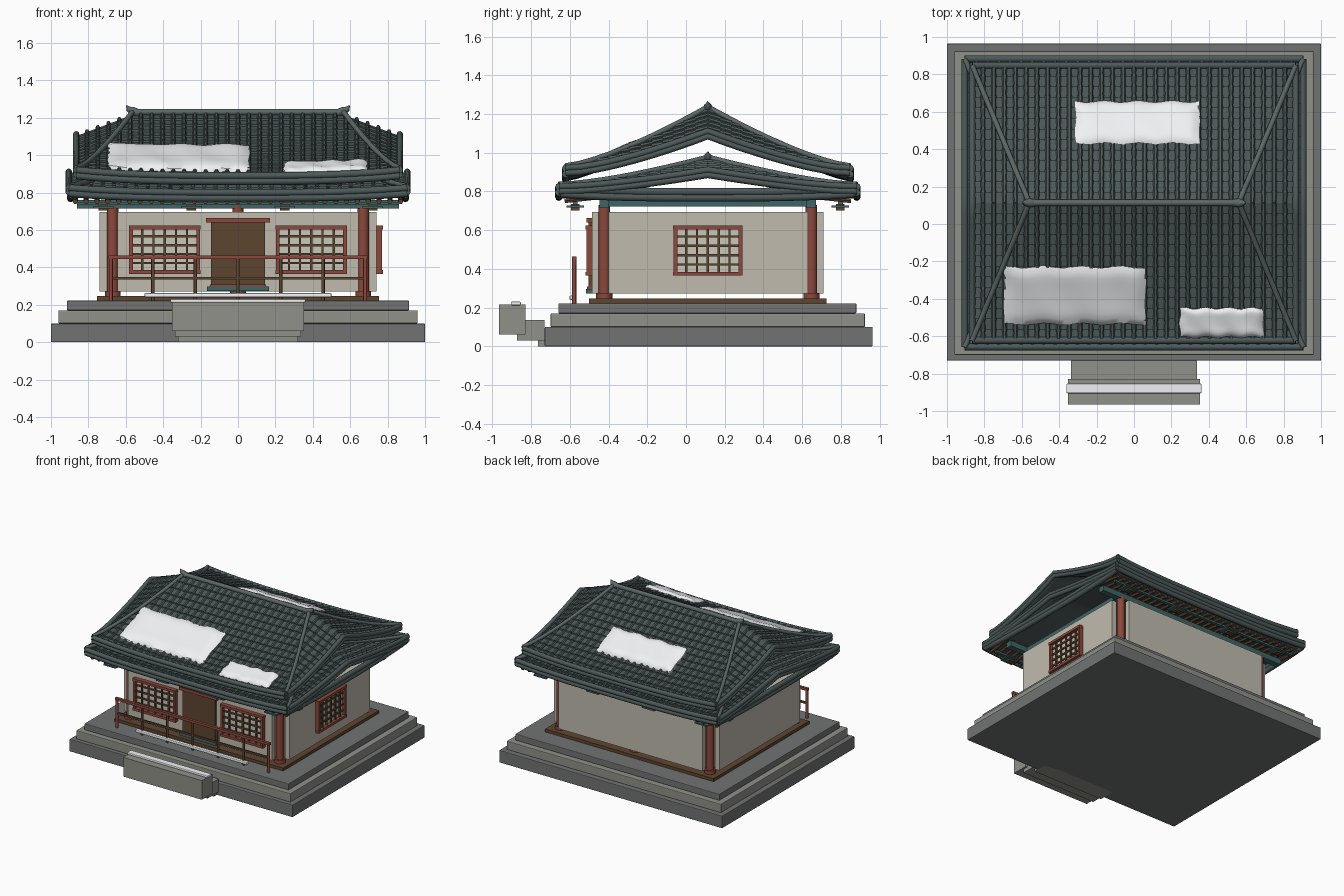
import bpy, bmesh, math, random
from mathutils import Vector

if "Cube" in bpy.data.objects:
    bpy.data.objects.remove(bpy.data.objects["Cube"])
random.seed(4)
CY = 0.113          # depth centre of the building
HX = 0.56           # half length of the ridges


def mat(name, *c):
    m = bpy.data.materials.new(name)
    m.diffuse_color = (*c, 1)
    m.use_nodes = True
    m.node_tree.nodes["Principled BSDF"].inputs["Base Color"].default_value = m.diffuse_color
    return m


TILE = mat("slate", .075, .1, .1)
CAP = mat("cap_slate", .11, .135, .135)
RED = mat("red_wood", .26, .065, .045)
BROWN = mat("brown_wood", .11, .06, .03)
TEAL = mat("teal_wood", .05, .13, .13)
WALL = mat("plaster", .53, .5, .43)
PAPER = mat("paper", .6, .58, .5)
STONE = mat("dark_stone", .16, .175, .17)
STONE2 = mat("light_stone", .28, .285, .25)
SNOW = mat("snow", .88, .89, .91)


def finish(name, bm, m, smooth=False):
    bmesh.ops.recalc_face_normals(bm, faces=bm.faces)
    me = bpy.data.meshes.new(name)
    bm.to_mesh(me)
    bm.free()
    ob = bpy.data.objects.new(name, me)
    bpy.context.collection.objects.link(ob)
    me.materials.append(m)
    if smooth:
        bpy.context.view_layer.objects.active = ob
        bpy.ops.object.select_all(action='DESELECT')
        ob.select_set(True)
        bpy.ops.object.shade_smooth_by_angle(angle=math.radians(50))
    return ob


def box(name, x, y, z, m, bevel=0):
    """Box from (min, max) pairs."""
    bm = bmesh.new()
    bmesh.ops.create_cube(bm, size=1)
    for v in bm.verts:
        v.co = [a[0] + (c + .5) * (a[1] - a[0]) for a, c in zip((x, y, z), v.co)]
    ob = finish(name, bm, m)
    if bevel:
        b = ob.modifiers.new("bevel", 'BEVEL')
        b.width, b.segments = bevel, 2
    return ob


def add_tube(bm, pts, radii, n=8):
    pts = [Vector(p) for p in pts]
    rings = []
    for i, p in enumerate(pts):
        d = (pts[min(i + 1, len(pts) - 1)] - pts[max(i - 1, 0)]).normalized()
        a = d.cross(Vector((1, 0, 0) if abs(d.z) > .9 else (0, 0, 1))).normalized()
        b = a.cross(d)
        r = radii[i] if isinstance(radii, (list, tuple)) else radii
        rings.append([bm.verts.new(p + r * (a * math.cos(k * math.tau / n) + b * math.sin(k * math.tau / n)))
                      for k in range(n)])
    for r0, r1 in zip(rings, rings[1:]):
        for k in range(n):
            bm.faces.new((r0[k], r0[(k + 1) % n], r1[(k + 1) % n], r1[k]))
    bm.faces.new(rings[0])
    bm.faces.new(rings[-1])


def tubes(name, paths, r, m, n=8):
    bm = bmesh.new()
    for p in paths:
        add_tube(bm, p, r, n)
    return finish(name, bm, m, True)


# roof surface: half length, half depth, eave z, crest z, gable drop, corner lift
UPPER = (.865, .735, .88, 1.215, .115, .03)
LOWER = (.905, .77, .79, .955, .055, .025)


def roof_point(R, x, s, t, o=0):
    X, Y, e, c, drop, lift = R
    d = max(0, abs(x) - (X - (X - HX) * t)) / (X - HX) * drop
    return Vector((x, CY + s * Y * (1 - t), e + (c - e) * t ** 1.25 + lift * (abs(x) / X) ** 3 * (1 - t) - d + o))


def roof(name, R, rows, cols=30):
    X, Y = R[:2]
    xs = [-X + 2 * X * i / cols for i in range(cols + 1)]
    # smooth underlying slab
    bm = bmesh.new()
    prof = [(s, k / rows) for s, ks in ((-1, range(rows + 1)), (1, range(rows - 1, -1, -1))) for k in ks]
    g = [[bm.verts.new(roof_point(R, x, s, t)) for s, t in prof] for x in xs]
    for a, b in zip(g, g[1:]):
        for k in range(len(prof) - 1):
            bm.faces.new((a[k], b[k], b[k + 1], a[k + 1]))
    ob = finish(name + "_slab", bm, TILE, True)
    for p in ob.data.polygons:
        if p.normal.z < 0:
            p.flip()
    md = ob.modifiers.new("thickness", 'SOLIDIFY')
    md.thickness, md.offset = .028, -1
    # overlapping tile courses and round cover tiles
    bm, rb = bmesh.new(), bmesh.new()
    for s in (-1, 1):
        for k in range(rows):
            t0, t1 = k / rows, (k + 1) / rows
            strip = [[bm.verts.new(roof_point(R, x, s, t, o)) for t, o in ((t0, -.002), (t0, .013), (t1, .002))]
                     for x in xs]
            for a, b in zip(strip, strip[1:]):
                for j in (0, 1):
                    bm.faces.new((a[j], b[j], b[j + 1], a[j + 1]))
            for x in xs[1:-1]:
                add_tube(rb, [roof_point(R, x, s, t0 - .01, .013) if k else roof_point(R, x, s, 0, .012),
                              roof_point(R, x, s, t1, .008)], (.014, .0105), 6)
    finish(name + "_courses", bm, TILE)
    finish(name + "_cover_tiles", rb, TILE, True)
    # eave rolls, verge rolls, hips
    T = [i / 10 for i in range(11)]
    tubes(name + "_eave_rolls", [[roof_point(R, x, s, 0, o) for x in xs] for s in (-1, 1) for o in (.01, -.02)],
          .019, TILE)
    verge = [[roof_point(R, sx * X, -1, t, o) for t in T] + [roof_point(R, sx * X, 1, t, o) for t in T[-2::-1]]
             for sx in (-1, 1) for o in (.012, -.014)]
    tubes(name + "_verge_rolls", verge, .017, TILE)
    tubes(name + "_hips", [[roof_point(R, sx * (X - (X - HX) * t), s, t, .022) for t in T]
                           for sx in (-1, 1) for s in (-1, 1)], .014, CAP)
    # ridge bar and end finials
    c = R[3] + .015
    tubes(name + "_ridge", [[(-HX, CY, c), (HX, CY, c)]], .018, CAP)
    tubes(name + "_finials", [[(q * .53, CY, c - .005), (q * .565, CY, c + .005), (q * .585, CY, c + .018),
                               (q * .597, CY, c + .036)] for q in (-1, 1)], (.02, .024, .015, .002), CAP)


roof("upper_roof", UPPER, 13)
roof("lower_roof", LOWER, 13)

# side eave band, eave boards and rafters of the lower roof
tubes("side_eave_band", [[(q * .895, CY + .76 * u / 8, z + .02 * abs(u / 8) ** 3) for u in range(-8, 9)]
                         for q in (-1, 1) for z in (.768, .798)], .02, TILE)
tubes("rafters", [[(-.87 + .058 * i, CY + s * .74, .752), (-.87 + .058 * i, CY + s * .53, .775)]
                  for i in range(31) for s in (-1, 1)], .014, BROWN, 6)
for s in (-1, 1):
    y = CY + s * .535
    box("long_plate_beam", (-.86, .86), (y - .025, y + .025), (.715, .76), TEAL)
    box("side_plate_beam", (s * .68 - .025, s * .68 + .025), (CY - .56, CY + .56), (.722, .755), TEAL)
    y = CY + s * .685
    box("eave_board", (-.86, .86), (y - .012, y + .012), (.733, .75), TEAL)
    for x in (-.72, -.25, .25, .72):
        box("eave_bracket", (x - .055, x + .055), (y - .045, y + .045), (.716, .727), TEAL)
        box("bracket_block", (x - .025, x + .025), (y - .022, y + .022), (.703, .735), BROWN)


# snow patches draped over the upper roof
def snow(name, x0, x1, y0, y1, nx=26, ny=10):
    bm = bmesh.new()
    ph = random.uniform(0, 6)
    for layer in (0, 1):
        g = []
        for i in range(nx + 1):
            row = []
            for j in range(ny + 1):
                u, v = i / nx, j / ny
                x = x0 + (x1 - x0) * u + .004 * math.sin(9 * v + ph)
                y = y0 + (y1 - y0) * v + .005 * math.sin(23 * u + ph)
                edge = min(1, 6 * min(u, 1 - u) * 2, 6 * min(v, 1 - v))
                h = .024 + .02 * math.sqrt(edge) + .003 * math.sin(17 * u + 5 * v + ph) if layer else .004
                s = -1 if y < CY else 1
                row.append(bm.verts.new(roof_point(UPPER, x, s, max(0, 1 - abs(y - CY) / UPPER[1]), h)))
            g.append(row)
        for a, b in zip(g, g[1:]):
            for j in range(ny):
                bm.faces.new((a[j], b[j], b[j + 1], a[j + 1]))
        if layer:
            def rim(q):
                return [r[0] for r in q] + q[-1][1:] + [r[-1] for r in q[-2::-1]] + q[0][-2:0:-1]
            A, B = rim(low), rim(g)
            for k in range(len(A)):
                n = (k + 1) % len(A)
                bm.faces.new((A[k], A[n], B[n], B[k]))
        low = g
    finish(name, bm, SNOW, True)


snow("snow_front_left", -.695, .06, -.535, -.23)
snow("snow_front_right", .245, .69, -.605, -.45)
snow("snow_back", -.315, .35, .43, .655)

# stepped stone base and entrance steps
for i, (x, y0, y1, z0, z1, m) in enumerate([(1, -.73, .965, 0, .1, STONE), (.96, -.7, .925, .1, .17, STONE2),
                                            (.915, -.66, .88, .17, .222, STONE)]):
    box("base_tier", (-x, x), (y0, y1), (z0, z1), m, .005)
box("step_outer", (-.352, .352), (-.966, -.83), (.06, .215), STONE2)
box("step_middle", (-.337, .337), (-.873, -.73), (.03, .135), STONE2)
box("step_inner", (-.32, .32), (-.765, -.63), (0, .055), STONE2)
box("step_snow", (-.362, .362), (-.905, -.853), (.212, .231), SNOW, .006)
box("porch_snow", (-.5, .5), (-.602, -.572), (.24, .262), SNOW, .006)
box("floor_sill", (-.755, .755), (-.5, .726), (.222, .246), BROWN)

# wall panels with open corners for the columns
for s in (-1, 1):
    y = CY + s * .578
    box("long_wall", (-.645, .645), (y - .02, y + .02), (.272, .695), WALL)
    box("side_wall", (s * .72 - .02, s * .72 + .02), (-.4, .63), (.272, .695), WALL)
cols = [(x, CY + s * .535) for x in (-.67, 0, .67) for s in (-1, 1)]
tubes("columns", [[(x, y, .24), (x, y, .73)] for x, y in cols], .03, RED, 16)
tubes("column_bases", [[(x, y, .24), (x, y, .275)] for x, y in cols], .042, RED, 16)


# lattice windows: u runs along the wall, d points outwards
def window(side, c):
    def part(name, u0, u1, d0, d1, z0, z1, m):
        if side:
            box(name, (.74 + d0, .74 + d1), (c + u0, c + u1), (z0, z1), m)
        else:
            box(name, (c + u0, c + u1), (-.485 - d1, -.485 - d0), (z0, z1), m)
    w = .168 if side else .18
    part("window_paper", -w, w, -.005, .008, .375, .615, PAPER)
    for z in (.365, .603):
        part("window_rail", -w - .012, w + .012, 0, .034, z, z + .02, RED)
    for q in (-1, 1):
        part("window_stile", q * w - .01, q * w + .01, 0, .03, .37, .62, RED)
    for i in range(1, 6):
        u = -w + 2 * w * i / 6
        part("lattice_bar", u - .006, u + .006, .004, .02, .38, .61, BROWN)
    for i in range(1, 5):
        z = .375 + .24 * i / 5
        part("lattice_crossbar", -w, w, .004, .018, z - .006, z + .006, BROWN)


window(False, -.392)
window(False, .392)
window(True, .113)

# door
box("door", (-.145, .145), (-.503, -.48), (.3, .645), BROWN)
box("door_lintel", (-.17, .17), (-.515, -.48), (.64, .664), RED)
box("door_sill", (-.15, .15), (-.512, -.48), (.295, .308), RED)
box("door_threshold", (-.165, .165), (-.518, -.47), (.274, .297), TEAL)

# porch railing
tubes("rail_posts", [[(x, -.578, .222), (x, -.578, .452)] for x in (-.455, -.228, 0, .228, .455)], .009, BROWN)
tubes("rail_end_posts", [[(q * .68, -.578, .222), (q * .68, -.578, .455)] for q in (-1, 1)], .011, RED)
box("top_rail", (-.692, .692), (-.589, -.567), (.444, .464), RED)
box("lower_rail", (-.685, .685), (-.585, -.571), (.334, .348), BROWN)
